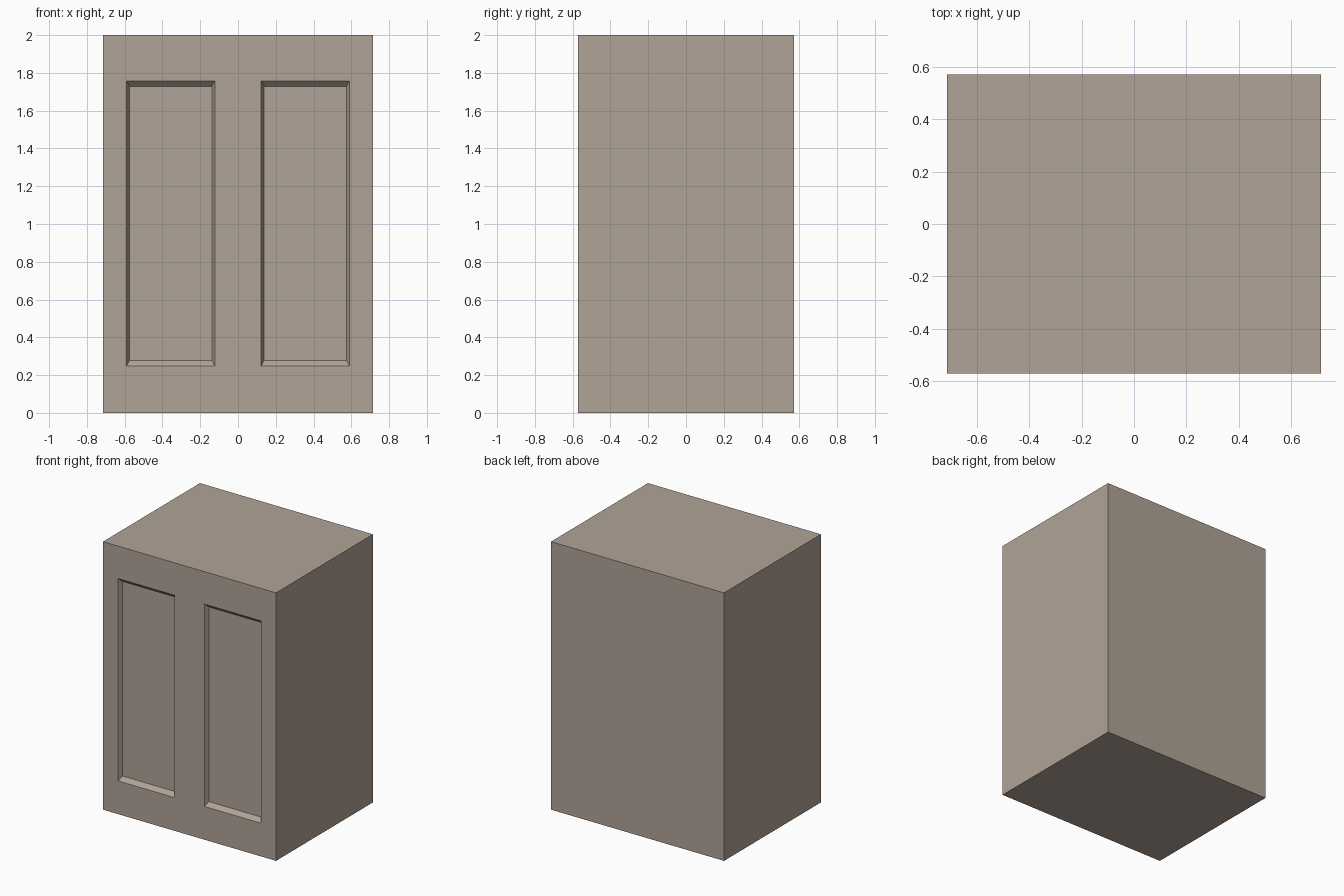
import bpy, bmesh

if "Cube" in bpy.data.objects:
    bpy.data.objects.remove(bpy.data.objects["Cube"])

W, D, H = 1.4286, 1.1429, 2.0
FRONT = -D / 2
DEPTH = 0.03


def new_object(name, bm):
    bmesh.ops.recalc_face_normals(bm, faces=bm.faces)
    mesh = bpy.data.meshes.new(name)
    bm.to_mesh(mesh)
    bm.free()
    obj = bpy.data.objects.new(name, mesh)
    bpy.context.collection.objects.link(obj)
    return obj


# Warm grey-brown paint
paint = bpy.data.materials.new("brown_grey_paint")
paint.diffuse_color = (0.44, 0.37, 0.31, 1)
paint.use_nodes = True
paint.node_tree.nodes["Principled BSDF"].inputs["Base Color"].default_value = paint.diffuse_color


def panel_cutter(name, cx):
    """Tapered block: wide at the front face, narrower at the recess floor."""
    bm = bmesh.new()
    slope_x, slope_z = 0.015 / DEPTH, 0.029 / DEPTH
    bmesh.ops.create_cube(bm, size=1)
    for v in bm.verts:
        sx = 1 if v.co.x > 0 else -1
        sz = 1 if v.co.z > 0 else -1
        y = DEPTH if v.co.y > 0 else -DEPTH
        v.co = (cx + sx * (0.2335 - slope_x * y),
                FRONT + y,
                1.003 + sz * (0.755 - slope_z * y))
    cutter = new_object(name, bm)
    cutter.data.materials.append(paint)
    cutter.hide_render = True
    cutter.hide_viewport = True
    return cutter


# Cabinet body
bm = bmesh.new()
bmesh.ops.create_cube(bm, size=1)
for v in bm.verts:
    v.co = (v.co.x * W, v.co.y * D, (v.co.z + 0.5) * H)
body = new_object("cabinet_body", bm)
body.data.materials.append(paint)

# Two recessed front panels with sloped edges
for side, sign in (("left", -1), ("right", 1)):
    recess = body.modifiers.new(side + "_panel_recess", 'BOOLEAN')
    recess.operation = 'DIFFERENCE'
    recess.solver = 'EXACT'
    recess.object = panel_cutter(side + "_panel_cutter", sign * 0.3565)
